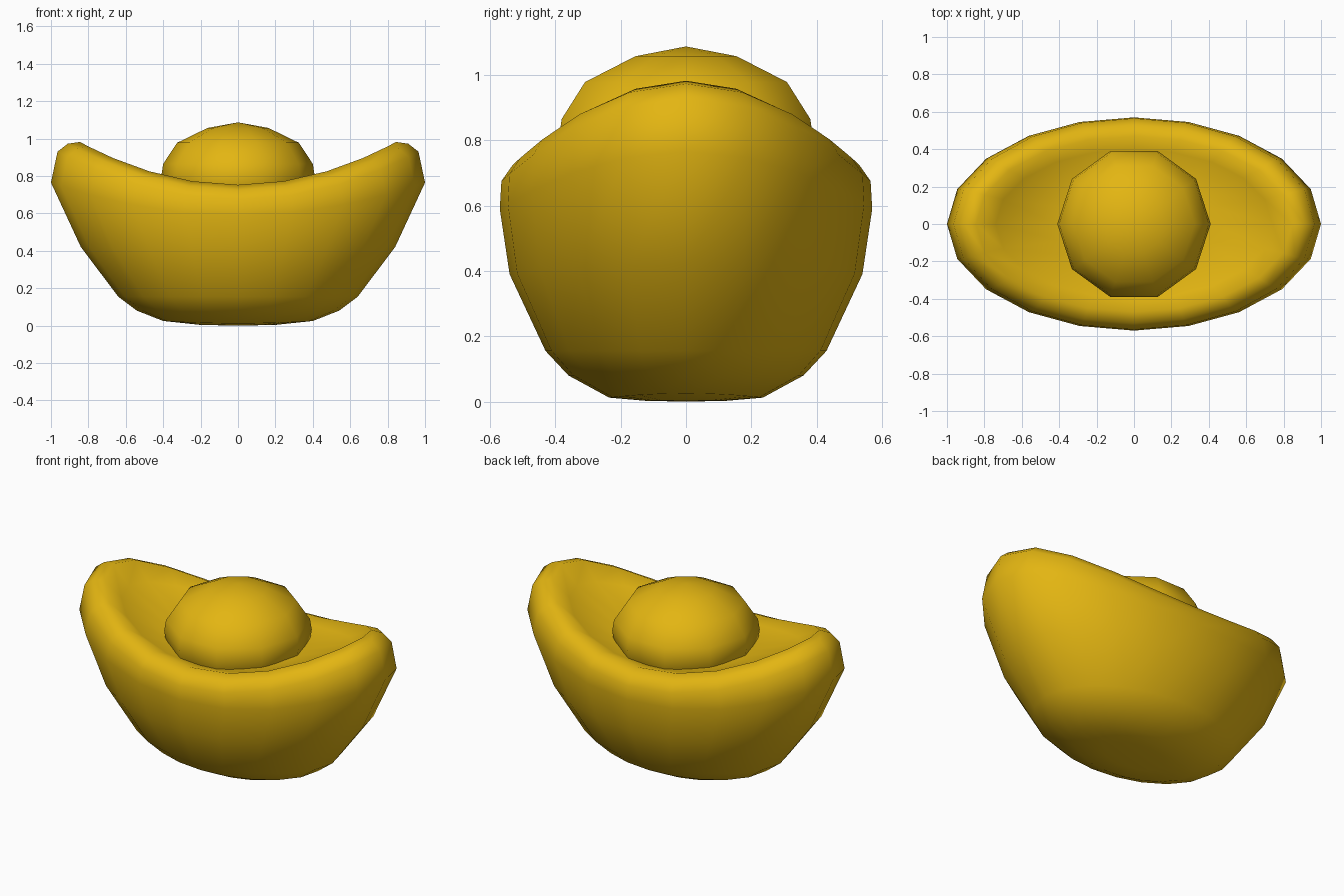
import bpy, bmesh, math

if "Cube" in bpy.data.objects:
    bpy.data.objects.remove(bpy.data.objects["Cube"])

gold = bpy.data.materials.new("gold")
gold.diffuse_color = (0.77, 0.465, 0.006, 1)
gold.use_nodes = True
gold.node_tree.nodes["Principled BSDF"].inputs["Base Color"].default_value = gold.diffuse_color


def loft(name, rings, segs, z_start, z_end, skew=0.0):
    """Loft oval rings (x radius, y radius, z at x ends, z at y sides)."""
    bm = bmesh.new()
    loops = []
    for rx, ry, z_tip, z_side in rings:
        loop = []
        for i in range(segs):
            t = 2 * math.pi * i / segs
            t += skew * math.sin(2 * t)
            c = math.cos(t)
            loop.append(bm.verts.new((rx * c, ry * math.sin(t),
                                      z_side + (z_tip - z_side) * c * c)))
        loops.append(loop)
    for a, b in zip(loops, loops[1:]):
        for i in range(segs):
            j = (i + 1) % segs
            bm.faces.new((a[i], a[j], b[j], b[i]))
    # close both ends with fans
    for loop, z in ((loops[0], z_start), (loops[-1], z_end)):
        if z is None:
            continue
        tip = bm.verts.new((0, 0, z))
        for i in range(segs):
            bm.faces.new((loop[i], loop[(i + 1) % segs], tip))
    bmesh.ops.recalc_face_normals(bm, faces=bm.faces)
    for f in bm.faces:
        f.smooth = True
    me = bpy.data.meshes.new(name)
    bm.to_mesh(me)
    bm.free()
    me.materials.append(gold)
    ob = bpy.data.objects.new(name, me)
    bpy.context.collection.objects.link(ob)
    return ob


# boat-shaped body: base, flared hull, rolled rim, sunken saddle floor
loft("ingot_body", [
    (0.20, 0.12, 0.004, 0.002),
    (0.40, 0.235, 0.025, 0.012),
    (0.54, 0.36, 0.08, 0.08),
    (0.64, 0.43, 0.155, 0.155),
    (0.84, 0.54, 0.42, 0.39),
    (1.00, 0.57, 0.765, 0.59),
    (0.965, 0.565, 0.93, 0.675),
    (0.91, 0.53, 0.973, 0.725),
    (0.845, 0.47, 0.982, 0.753),
    (0.74, 0.40, 0.875, 0.735),
    (0.42, 0.28, 0.755, 0.72),
], 20, 0.0, 0.71, skew=0.033)

# central dome
loft("ingot_dome", [
    (0.34, 0.34, 0.62, 0.62),
    (0.40, 0.40, 0.73, 0.73),
    (0.41, 0.41, 0.80, 0.80),
    (0.40, 0.40, 0.865, 0.865),
    (0.325, 0.325, 0.978, 0.978),
    (0.163, 0.163, 1.057, 1.057),
], 10, None, 1.087)
